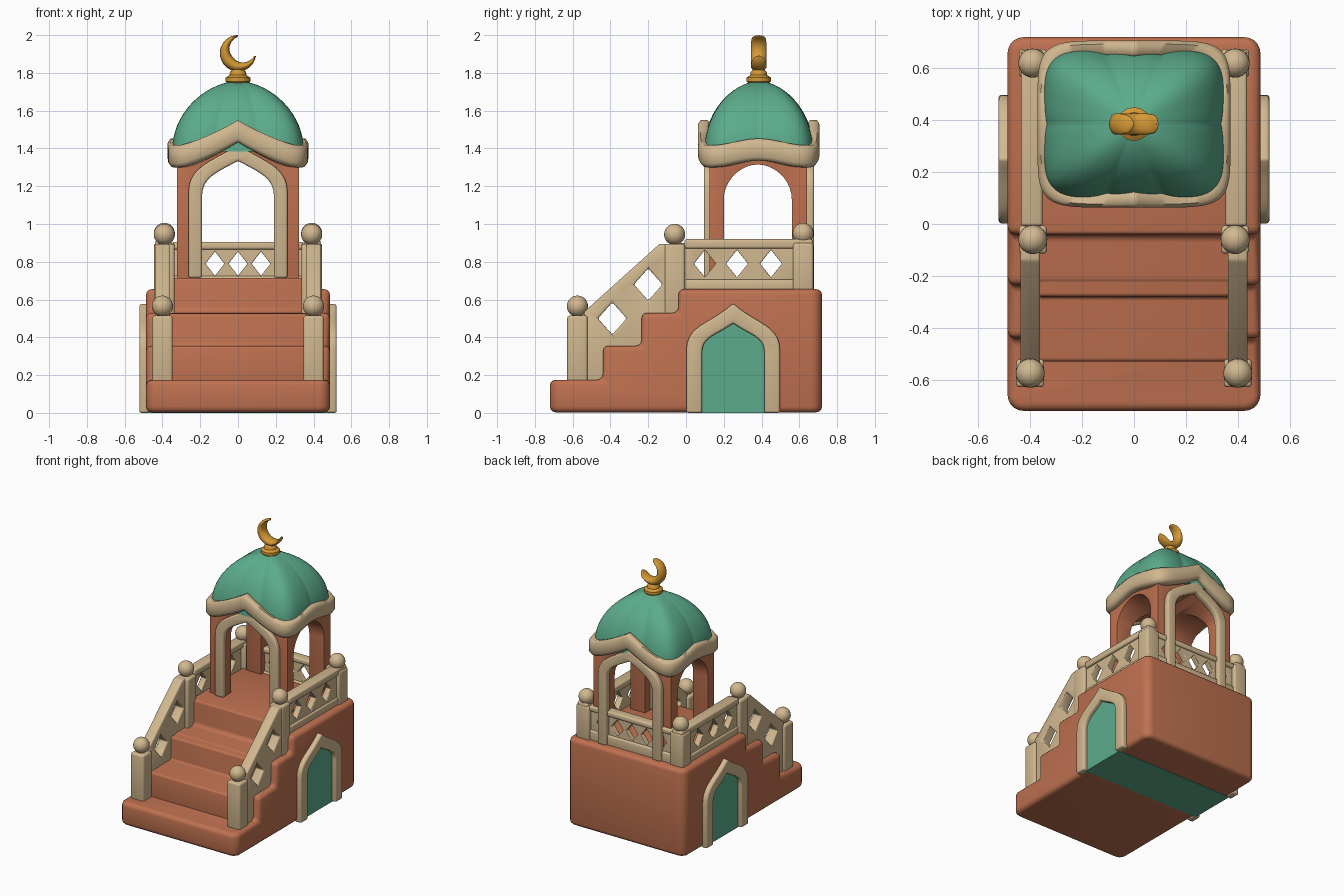
import bpy, bmesh, math
from mathutils import Vector

if "Cube" in bpy.data.objects:
    bpy.data.objects.remove(bpy.data.objects["Cube"], do_unlink=True)


def material(name, rgb):
    m = bpy.data.materials.new(name)
    m.use_nodes = True
    m.diffuse_color = (*rgb, 1)
    m.node_tree.nodes["Principled BSDF"].inputs["Base Color"].default_value = (*rgb, 1)
    return m


TERRACOTTA = material("terracotta", (0.52, 0.165, 0.08))
CREAM = material("cream stone", (0.64, 0.48, 0.28))
GREEN = material("jade green", (0.105, 0.41, 0.26))
GOLD = material("gold", (0.67, 0.32, 0.035))


def activate(ob):
    bpy.ops.object.select_all(action="DESELECT")
    ob.select_set(True)
    bpy.context.view_layer.objects.active = ob


def finish(name, bm, mat, bevel=0.0, cutters=(), angle=40):
    """Make an object, cut it, round its edges and shade it."""
    bmesh.ops.recalc_face_normals(bm, faces=bm.faces)
    me = bpy.data.meshes.new(name)
    bm.to_mesh(me)
    bm.free()
    ob = bpy.data.objects.new(name, me)
    bpy.context.collection.objects.link(ob)
    if mat:
        me.materials.append(mat)
    activate(ob)
    for c in cutters:
        mod = ob.modifiers.new("cut", "BOOLEAN")
        mod.operation, mod.solver, mod.object = "DIFFERENCE", "EXACT", c
        bpy.ops.object.modifier_apply(modifier=mod.name)
        bpy.data.objects.remove(c, do_unlink=True)
    if bevel:
        activate(ob)
        mod = ob.modifiers.new("round", "BEVEL")
        mod.width, mod.segments, mod.limit_method = bevel, 3, "ANGLE"
        mod.angle_limit = math.radians(35)
        bpy.ops.object.modifier_apply(modifier=mod.name)
    activate(ob)
    bpy.ops.object.shade_smooth_by_angle(angle=math.radians(angle))
    return ob


def prism(name, pts, axis, a, b, mat, bevel=0.0, cutters=(), corner=0.0):
    """Extrude a profile, (y, z) along x or (x, z) along y, from a to b."""
    bm = bmesh.new()
    place = (lambda p, d: (d, *p)) if axis == "x" else (lambda p, d: (p[0], d, p[1]))
    face = bm.faces.new([bm.verts.new(place(p, a)) for p in pts])
    ext = bmesh.ops.extrude_face_region(bm, geom=[face])["geom"]
    shift = Vector((b - a, 0, 0)) if axis == "x" else Vector((0, b - a, 0))
    bmesh.ops.translate(bm, vec=shift, verts=[v for v in ext if isinstance(v, bmesh.types.BMVert)])
    if corner:  # rounder upright corners at the two ends
        ends = [min(p[0] for p in pts), max(p[0] for p in pts)]
        up = [e for e in bm.edges if abs(e.verts[0].co.z - e.verts[1].co.z) > 0.05
              and all(v.co.y in (e.verts[0].co.y,) for v in e.verts)
              and min(abs(e.verts[0].co.y - q) for q in ends) < 0.001]
        bmesh.ops.bevel(bm, geom=up, offset=corner, segments=5, profile=0.5, affect="EDGES")
    return finish(name, bm, mat, bevel, cutters)


def rect(u0, u1, z0, z1):
    return [(u0, z0), (u1, z0), (u1, z1), (u0, z1)]


def box(name, x, y, z, mat, bevel=0.0, cutters=()):
    return prism(name, rect(*y, *z), "x", *x, mat, bevel, cutters)


def arch(c, half, base, spring, peak, point):
    """Arch outline: point = 0 is round, higher is more pointed."""
    h = peak - spring
    ctrl = [(half, spring), (half, spring + 0.55 * h), (0.5 * half, peak - point * h), (0, peak)]
    side = [(half, base)]
    for i in range(11):
        t = i / 10
        w = [(1 - t) ** 3, 3 * t * (1 - t) ** 2, 3 * t * t * (1 - t), t ** 3]
        side.append(tuple(sum(k * p[j] for k, p in zip(w, ctrl)) for j in (0, 1)))
    return [(c + u, z) for u, z in side] + [(c - u, z) for u, z in side[-2::-1]]


def diamonds(centres, axis, w, h, a, b):
    """Cutter made of diamond prisms."""
    parts = []
    for u, z in centres:
        parts.append(prism("diamond_cutter", [(u - w, z), (u, z - h), (u + w, z), (u, z + h)],
                           axis, a, b, None))
        parts[-1].hide_render = True
    return parts


def loft(name, rings, mat, closed=False, angle=40):
    bm = bmesh.new()
    vs = [[bm.verts.new(p) for p in r] for r in rings]
    n = len(vs[0])
    for k in range(len(vs) - (0 if closed else 1)):
        r0, r1 = vs[k], vs[(k + 1) % len(vs)]
        for i in range(n):
            bm.faces.new([r0[i], r0[(i + 1) % n], r1[(i + 1) % n], r1[i]])
    if not closed:
        bm.faces.new(vs[0])
        bm.faces.new(vs[-1])
    return finish(name, bm, mat, angle=angle)


def ball(name, x, y, z, r=0.056):
    bm = bmesh.new()
    bmesh.ops.create_uvsphere(bm, u_segments=24, v_segments=14, radius=r)
    bmesh.ops.translate(bm, vec=(x, y, z), verts=bm.verts)
    finish(name, bm, CREAM)


# Stepped base, with the stairs and floor between the railings
prism("base", [(-0.72, 0.003), (0.72, 0.003), (0.72, 0.655), (-0.04, 0.655), (-0.04, 0.53),
               (-0.235, 0.53), (-0.235, 0.355), (-0.44, 0.355), (-0.44, 0.175), (-0.72, 0.175)],
      "x", -0.487, 0.487, TERRACOTTA, 0.03, corner=0.06)
prism("stairs", [(-0.53, 0.1), (0.6, 0.1), (0.6, 0.715), (-0.04, 0.715), (-0.04, 0.525),
                 (-0.28, 0.525), (-0.28, 0.355), (-0.53, 0.355)],
      "x", -0.37, 0.37, TERRACOTTA, 0.015)

# Side doors
prism("door_panel", arch(0.25, 0.18, 0, 0.32, 0.485, 0.4), "x", -0.492, 0.492, GREEN)
for s, side in ((1, "left"), (-1, "right")):
    frame = arch(0.25, 0.248, 0, 0.33, 0.58, 0.45) + arch(0.25, 0.165, 0, 0.32, 0.475, 0.4)[::-1]
    prism(side + "_door_frame", frame, "x", s * 0.47, s * 0.522, CREAM, 0.012)

    # Posts and balls
    for place, y, x, z0, z1 in (("front", -0.575, 0.4, 0.16, 0.515), ("middle", -0.06, 0.39, 0.5, 0.895),
                                ("back", 0.62, 0.39, 0.64, 0.9)):
        box(f"{side}_{place}_post", (s * x - 0.054, s * x + 0.054), (y - 0.054, y + 0.054),
            (z0, z1), CREAM, 0.014)
        ball(f"{side}_{place}_ball", s * x, y, z1 + 0.05)

    # Sloping stair railing
    cut = diamonds([(-0.2, 0.68), (-0.39, 0.5)], "x", 0.076, 0.085, s * 0.3, s * 0.5)
    prism(side + "_stair_rail", [(-0.54, 0.15), (-0.54, 0.535), (-0.14, 0.895), (-0.02, 0.895), (-0.02, 0.15)],
          "x", s * 0.362, s * 0.438, CREAM, 0.01, cut)

    # Level side railing
    cut = diamonds([(0.1, 0.79), (0.27, 0.79), (0.45, 0.79)], "x", 0.058, 0.072, s * 0.3, s * 0.5)
    box(side + "_side_rail", (s * 0.37, s * 0.42), (-0.03, 0.6), (0.62, 0.9), CREAM, 0.005, cut)
    box(side + "_side_rail_cap", (s * 0.352, s * 0.436), (-0.008, 0.67), (0.87, 0.92), CREAM, 0.012)
    box(side + "_side_rail_foot", (s * 0.355, s * 0.433), (-0.008, 0.67), (0.64, 0.705), CREAM, 0.012)

# Back railing
cut = diamonds([(i * 0.122, 0.79) for i in range(-2, 3)], "y", 0.05, 0.064, 0.5, 0.8)
box("back_rail", (-0.35, 0.35), (0.6, 0.645), (0.64, 0.89), CREAM, 0.005, cut)
box("back_rail_cap", (-0.35, 0.35), (0.585, 0.66), (0.865, 0.905), CREAM, 0.012)
box("back_rail_foot", (-0.35, 0.35), (0.585, 0.66), (0.64, 0.725), CREAM, 0.012)

# Pavilion walls, open on all four sides
CY = 0.385
openings = [prism("front_cutter", arch(0, 0.2, 0.6, 1.16, 1.345, 0.25), "y", -0.1, 0.9, None),
            prism("side_cutter", arch(CY - 0.005, 0.18, 0.6, 1.13, 1.315, 0), "x", -0.6, 0.6, None)]
for c in openings:
    c.hide_render = True
box("pavilion_walls", (-0.322, 0.322), (0.125, 0.64), (0.66, 1.4), TERRACOTTA, 0.008, openings)
for name, y0, y1, z in (("front_arch_trim", 0.095, 0.14, 0.715), ("back_arch_trim", 0.63, 0.678, 0.65)):
    trim = arch(0, 0.262, z, 1.17, 1.42, 0.35) + arch(0, 0.19, z, 1.15, 1.335, 0.3)[::-1]
    prism(name, trim, "y", y0, y1, CREAM, 0.012)


def squircle(t, n):
    c, s = math.cos(t), math.sin(t)
    r = (abs(c) ** n + abs(s) ** n) ** (-1 / n)
    return r * c, r * s


# Wavy cornice, peaked over the front and back arches
section = [(0.014, 1.3), (0, 1.32), (0, 1.395), (0.014, 1.417), (0.05, 1.417), (0.064, 1.4),
           (0.064, 1.32), (0.05, 1.3)]
rings = []
for k in range(128):
    u, v = squircle(k * math.tau / 128, 6)
    lift = 0.133 * max(0, 1 - abs(u) / 0.88) ** 1.35
    lift += 0.035 * max(0, math.cos(v * 1.9)) ** 2 * (abs(u) > abs(v))
    rings.append([(u * (0.372 - o), CY + v * (0.322 - o), z + lift) for o, z in section])
loft("cornice", rings, CREAM, closed=True, angle=60)

# Lobed dome
creases = [(math.radians(a), d) for a, d in ((0, 0.025), (180, 0.025), (72, 0.05), (108, 0.05),
                                             (252, 0.05), (288, 0.05))]
rings = []
for k in range(17):
    phi = math.radians(87) * k / 16
    f, z, ring = math.cos(phi) ** 1.12, 1.385 + 0.372 * math.sin(phi), []
    for i in range(120):
        t = i * math.tau / 120
        u, v = squircle(t, 5)
        for c, d in creases:
            gap = math.remainder(t - c, math.tau)
            u, v = (q * (1 - d * math.exp(-abs(gap) / 0.1)) for q in (u, v))
        ring.append((u * f * 0.35, CY + v * f * 0.292, z))
    rings.append(ring)
loft("dome", rings, GREEN, angle=50)

# Finial: turned collar and crescent
profile = [(0.045, 1.735), (0.065, 1.755), (0.065, 1.775), (0.045, 1.788), (0.042, 1.805), (0.025, 1.825)]
loft("finial_collar", [[(r * math.cos(i * math.tau / 16), CY + r * math.sin(i * math.tau / 16), z)
                        for i in range(16)] for r, z in profile], GOLD)
rings = []
for k in range(41):
    t = -0.995 + 1.99 * k / 40
    a = math.radians(221 + 131 * t)
    w = 0.004 + 0.027 * math.cos(t * math.pi / 2)
    depth = 0.042 * (1 - t ** 8) ** 0.5
    ring = []
    for i in range(14):
        b = i * math.tau / 14
        r = 0.096 - w + w * math.cos(b)
        ring.append((r * math.cos(a), CY + depth * math.sin(b), 1.904 + r * math.sin(a)))
    rings.append(ring)
loft("crescent", rings, GOLD, angle=60)
